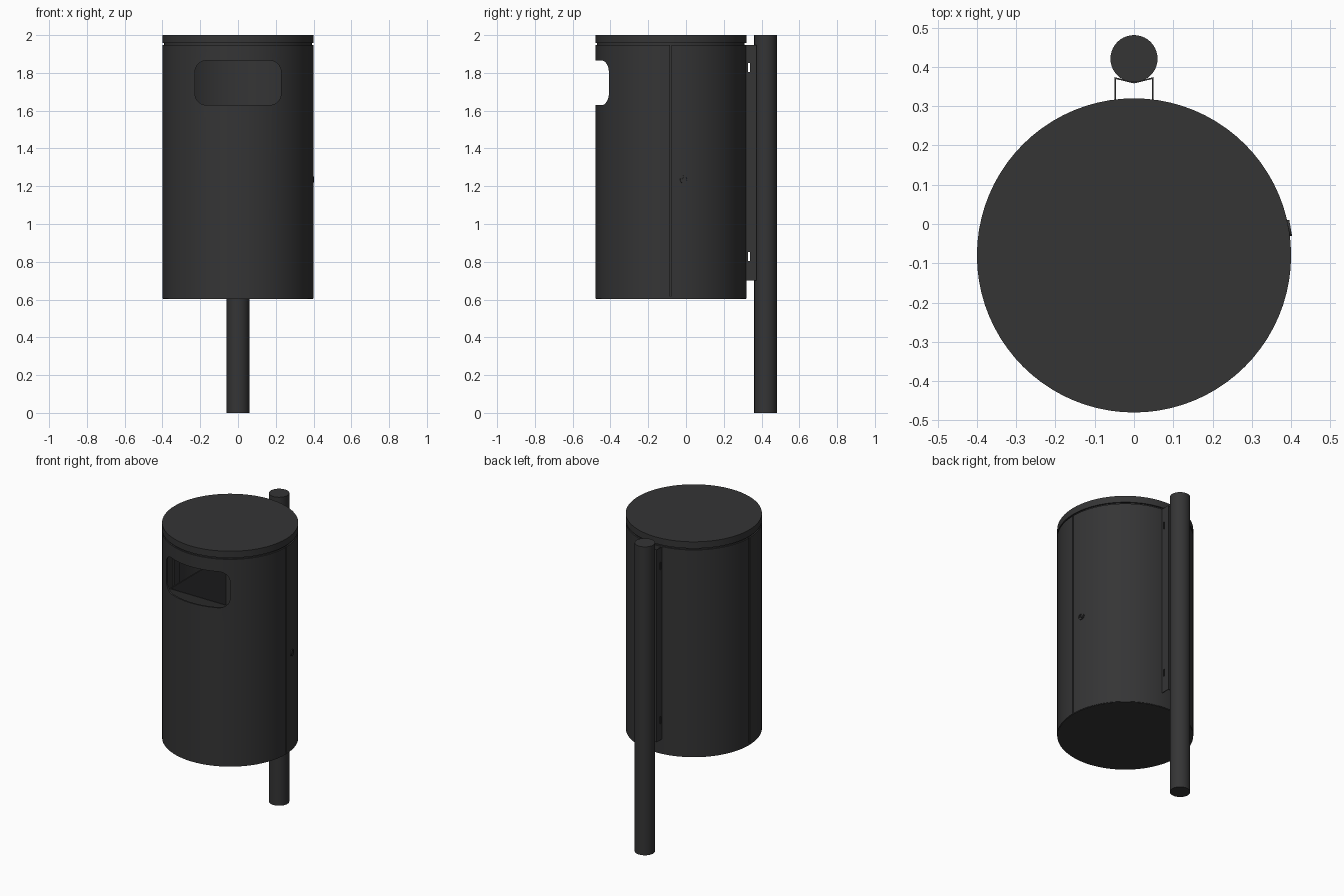
import bpy, bmesh, math
from mathutils import Matrix, Vector

if "Cube" in bpy.data.objects:
    bpy.data.objects.remove(bpy.data.objects["Cube"], do_unlink=True)

CY, R = -0.08, 0.4            # axis and radius of the bin body
BOTTOM, TOP = 0.605, 1.947

paint = bpy.data.materials.new("charcoal paint")
paint.use_nodes = True
colour = (0.035, 0.035, 0.036, 1)
paint.diffuse_color = colour
paint.node_tree.nodes["Principled BSDF"].inputs["Base Color"].default_value = colour


def arc(r, start, end, n, cx=0.0, cy=CY):
    """Points along an arc, angles in degrees."""
    angles = [math.radians(start + (end - start) * i / n) for i in range(n + 1)]
    return [(cx + r * math.cos(a), cy + r * math.sin(a)) for a in angles]


def circle(r, n, cx=0.0, cy=CY):
    return arc(r, 0, 360, n, cx, cy)[:-1]


def prism(name, outline, low, high, matrix=None):
    """Extrude a flat outline from low to high."""
    bm = bmesh.new()
    face = bm.faces.new([bm.verts.new((x, y, low)) for x, y in outline])
    grown = bmesh.ops.extrude_face_region(bm, geom=[face])
    verts = [v for v in grown["geom"] if isinstance(v, bmesh.types.BMVert)]
    bmesh.ops.translate(bm, verts=verts, vec=(0, 0, high - low))
    bmesh.ops.recalc_face_normals(bm, faces=bm.faces)
    if matrix:
        bm.transform(matrix)
    mesh = bpy.data.meshes.new(name)
    bm.to_mesh(mesh)
    bm.free()
    obj = bpy.data.objects.new(name, mesh)
    bpy.context.collection.objects.link(obj)
    mesh.materials.append(paint)
    return obj


def select(obj):
    bpy.ops.object.select_all(action="DESELECT")
    obj.select_set(True)
    bpy.context.view_layer.objects.active = obj


def smooth(obj):
    select(obj)
    bpy.ops.object.shade_smooth_by_angle(angle=math.radians(30))


def cut(obj, cutter):
    mod = obj.modifiers.new("cut", "BOOLEAN")
    mod.operation = "DIFFERENCE"
    mod.object = cutter
    select(obj)
    bpy.ops.object.modifier_apply(modifier=mod.name)
    bpy.data.objects.remove(cutter, do_unlink=True)


def box_outline(x0, x1, y0, y1):
    return [(x0, y0), (x1, y0), (x1, y1), (x0, y1)]


# Two half shells: fixed back and front door, with a fine seam between them
def half_shell(name, start, end):
    outline = arc(R, start, end, 40) + arc(R - 0.01, end, start, 40)
    return prism(name, outline, BOTTOM, TOP)


back_shell = half_shell("back_shell", 0.5, 179.5)
front_door = half_shell("front_door", 180.5, 359.5)

# Rounded waste opening in the door
rr, wx, z0, z1 = 0.06, 0.228, 1.63, 1.865
window = []
for cx, cz, a in ((wx - rr, z1 - rr, 0), (rr - wx, z1 - rr, 90),
                  (rr - wx, z0 + rr, 180), (wx - rr, z0 + rr, 270)):
    window += arc(rr, a, a + 90, 8, cx, cz)
cut(front_door, prism("opening_cutter", window, 0.3, 0.7,
                      Matrix.Rotation(math.radians(90), 4, "X")))

# Floor, recessed neck and lid
floor = prism("floor", circle(R - 0.003, 80), BOTTOM - 0.003, BOTTOM + 0.01)
neck = prism("neck", circle(R - 0.009, 80), TOP - 0.012, 1.965)
lid = prism("lid", circle(R, 80), 1.957, 2.0)

# Seam strips behind the door joints
for side, name in ((1, "left_seam_strip"), (-1, "right_seam_strip")):
    xs = sorted((side * 0.38, side * 0.389))
    prism(name, box_outline(*xs, CY - 0.03, CY + 0.03), BOTTOM + 0.01, TOP - 0.012)

# Open rectangular liner inside
lx, ly = 0.235, 0.29
liner = prism("liner", box_outline(-lx, lx, CY - ly, CY + ly), 0.65, 1.62)
cut(liner, prism("liner_cutter", box_outline(0.008 - lx, lx - 0.008, CY - ly + 0.008,
                                             CY + ly - 0.008), 0.66, 1.8))

# Post
post = prism("post", circle(0.06, 40, 0, 0.421), 0, 2.0)

# Folded sheet bracket between the shell and the post
half = [(0.05, 0.312), (0.05, 0.374), (0, 0.362)]
inner = [(0, 0.358), (0.046, 0.369), (0.046, 0.312)]
outline = half + [(-x, y) for x, y in half[1::-1]]
outline += [(-x, y) for x, y in inner[::-1]] + inner[1:]
bracket = prism("bracket", outline, 0.7, 1.947)
for z in (0.828, 1.828):
    cut(bracket, prism("slot_cutter", box_outline(-0.1, 0.1, 0.327, 0.338),
                       z - 0.024, z + 0.024))

# Lock on the left side of the back shell, with a raised ring and key slot
angle = math.radians(10)
out = Vector((math.cos(angle), math.sin(angle), 0))
place = Matrix.Translation(Vector((0, CY, 1.235)) + out * R) @ out.to_track_quat("Z", "Y").to_matrix().to_4x4()
lock = prism("lock", circle(0.021, 24, 0, 0), -0.015, 0.005, place)
cut(lock, prism("lock_recess_cutter", circle(0.015, 24, 0, 0), 0.001, 0.05, place))
lock_core = prism("lock_core", circle(0.011, 20, 0, 0), -0.01, 0.005, place)
cut(lock_core, prism("key_slot_cutter", box_outline(-0.002, 0.002, -0.007, 0.007),
                     0, 0.05, place))

for obj in (back_shell, front_door, floor, neck, lid, post, lock, lock_core):
    smooth(obj)
